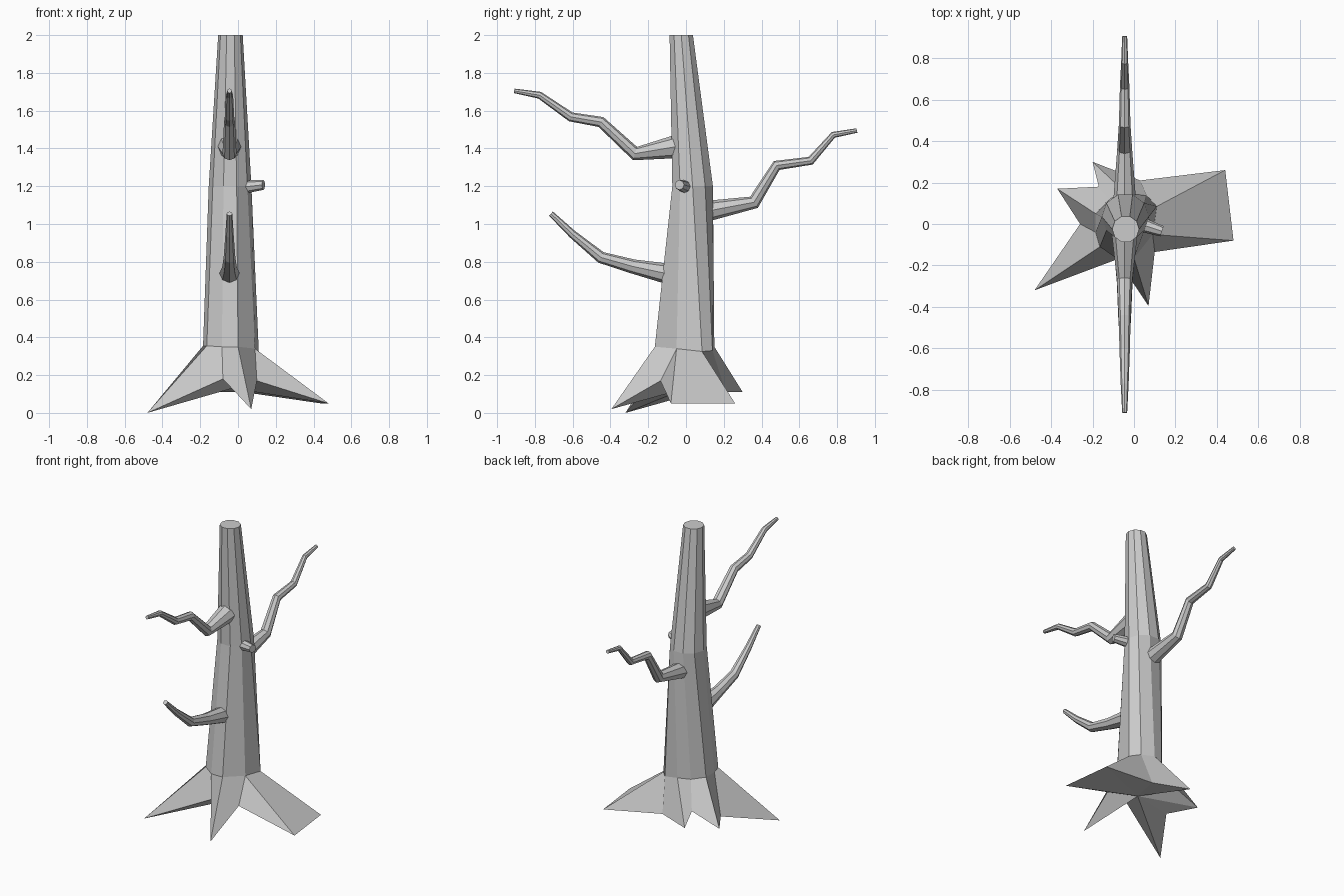
import bpy, bmesh, math
from mathutils import Vector

if "Cube" in bpy.data.objects:
    bpy.data.objects.remove(bpy.data.objects["Cube"])


def finish(bm, name):
    bmesh.ops.recalc_face_normals(bm, faces=bm.faces[:])
    me = bpy.data.meshes.new(name)
    bm.to_mesh(me)
    bm.free()
    ob = bpy.data.objects.new(name, me)
    bpy.context.collection.objects.link(ob)
    return ob


def bridge(bm, a, b):
    n = len(a)
    for i in range(n):
        j = (i + 1) % n
        bm.faces.new((a[i], a[j], b[j], b[i]))


# Trunk with flared, pointed roots
bm = bmesh.new()
collar = [bm.verts.new(p) for p in (
    (-.085, -.165, .35), (0, -.165, .35), (.09, -.05, .34), (.11, .085, .325),
    (.06, .14, .33), (-.04, .15, .35), (-.12, .12, .35), (-.185, .05, .355),
    (-.185, -.04, .355), (-.165, -.11, .355))]


def ring(cx, cy, z, r):
    angles = [math.radians(-108 + 36 * i) for i in range(10)]
    return [bm.verts.new((cx + r * math.cos(a), cy + r * math.sin(a), z)) for a in angles]


mid = ring(-.042, .035, 1.2, .113)
top = ring(-.04, -.025, 2.0, .065)
bridge(bm, collar, mid)
bridge(bm, mid, top)
bm.faces.new(top)

# Root outline: (collar vertex above it, position), tips alternating with valleys
outline = [
    (0, (-.08, -.17, .18)), (1, (.07, -.395, .02)), (2, (.10, -.135, .17)),
    (2, (.48, -.08, .05)), (3, (.44, .26, .05)), (4, (.03, .21, .11)),
    (5, (-.20, .30, .11)), (6, (-.17, .18, .17)), (7, (-.37, .17, .10)),
    (8, (-.26, 0, .09)), (9, (-.48, -.32, 0))]
low = [(k, bm.verts.new(p)) for k, p in outline]
centre = bm.verts.new((-.03, 0, .13))
for i, (k, v) in enumerate(low):
    k2, v2 = low[(i + 1) % len(low)]
    if k == k2:
        bm.faces.new((collar[k], v, v2))
    else:
        bm.faces.new((collar[k], v, v2, collar[k2]))
    bm.faces.new((centre, v2, v))
finish(bm, "trunk")


def branch(name, path, side, sides=8):
    """Tapered tube along (point, radius) pairs; side is a fixed cross axis."""
    bm = bmesh.new()
    pts = [Vector(p) for p, r in path]
    side = Vector(side)
    prev = None
    for i, (p, r) in enumerate(path):
        t = Vector()
        if i > 0:
            t += (pts[i] - pts[i - 1]).normalized()
        if i < len(pts) - 1:
            t += (pts[i + 1] - pts[i]).normalized()
        up = side.cross(t.normalized()).normalized()
        cur = [bm.verts.new(pts[i] + r * (math.cos(a) * side + math.sin(a) * up))
               for a in (2 * math.pi * k / sides for k in range(sides))]
        if prev:
            bridge(bm, prev, cur)
        else:
            bm.faces.new(cur)
        prev = cur
    bm.faces.new(prev)
    return finish(bm, name)


# Crooked branches in the y-z plane
limbs = {
    "upper_front_branch": [(-.05, 1.41, .062), (-.27, 1.373, .037), (-.45, 1.54, .029),
                           (-.61, 1.567, .025), (-.775, 1.682, .019), (-.91, 1.705, .012)],
    "lower_front_branch": [(-.09, .735, .055), (-.28, .775, .038), (-.45, .823, .031),
                           (-.60, .945, .022), (-.715, 1.055, .015)],
    "back_branch": [(.11, 1.068, .055), (.36, 1.115, .036), (.48, 1.31, .028),
                    (.66, 1.335, .023), (.78, 1.472, .017), (.905, 1.495, .012)]}
for name, pts in limbs.items():
    branch(name, [((-.045, y, z), r) for y, z, r in pts], (1, 0, 0))

# Broken twig stub on the right
branch("twig_stub", [((.03, 0, 1.195), .036), ((.135, -.035, 1.207), .026)], (0, 0, 1))
